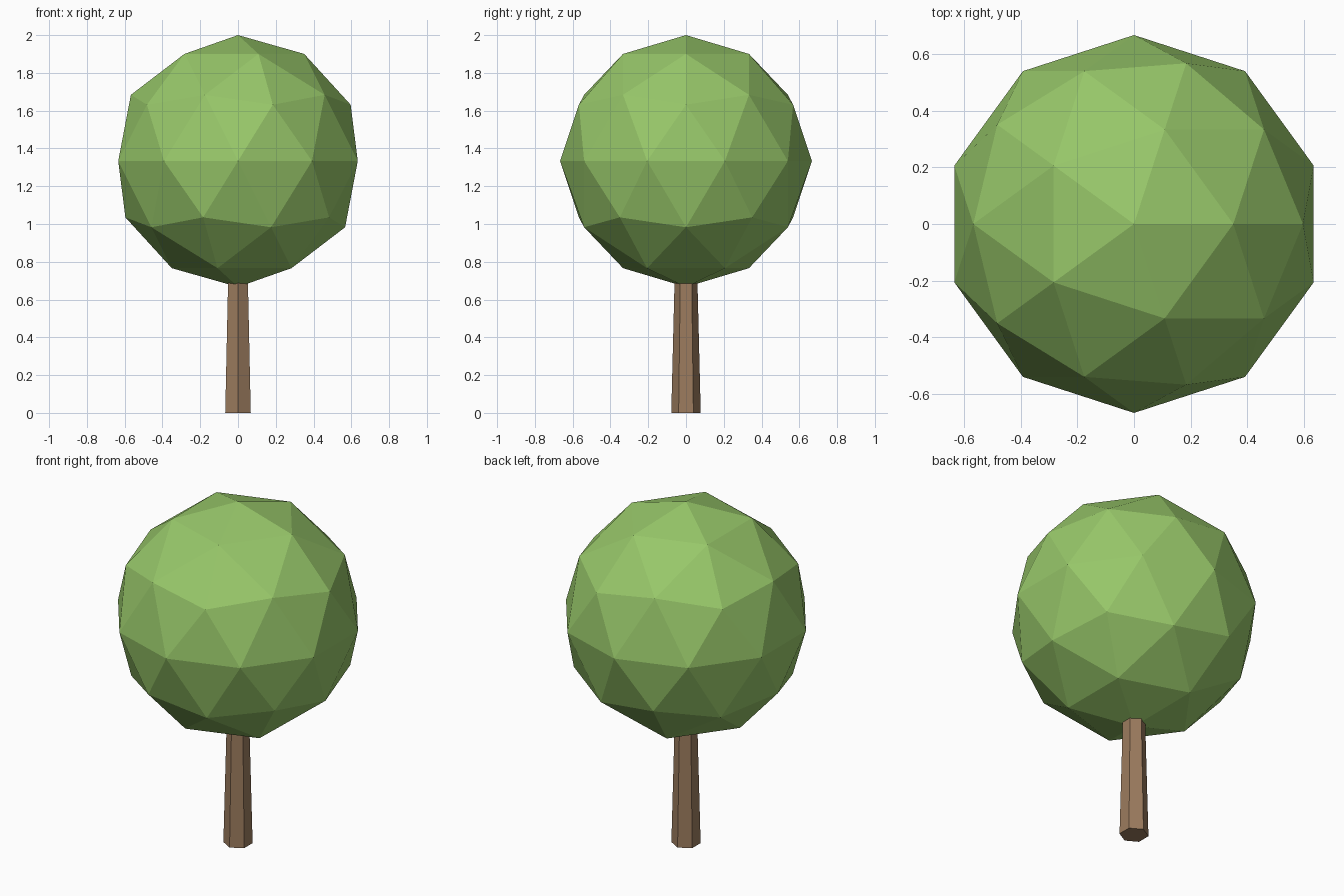
import bpy

if "Cube" in bpy.data.objects:
    bpy.data.objects.remove(bpy.data.objects["Cube"])


def colour(name, rgb):
    mat = bpy.data.materials.new(name)
    mat.diffuse_color = (*rgb, 1)
    mat.use_nodes = True
    mat.node_tree.nodes["Principled BSDF"].inputs["Base Color"].default_value = mat.diffuse_color
    return mat


def finish(name, mat):
    obj = bpy.context.object
    obj.name = obj.data.name = name
    obj.data.materials.append(mat)
    return obj


# Six-sided tapered trunk, its top buried in the crown
TRUNK_TOP = 0.80
bpy.ops.mesh.primitive_cone_add(vertices=6, radius1=0.078, radius2=0.058,
                                depth=TRUNK_TOP, location=(0, 0, TRUNK_TOP / 2))
finish("trunk", colour("bark brown", (0.33, 0.20, 0.112)))

# Faceted ball of leaves
R = 2 / 3
bpy.ops.mesh.primitive_ico_sphere_add(subdivisions=2, radius=R, location=(0, 0, 2 - R))
finish("crown", colour("leaf green", (0.31, 0.57, 0.142)))
